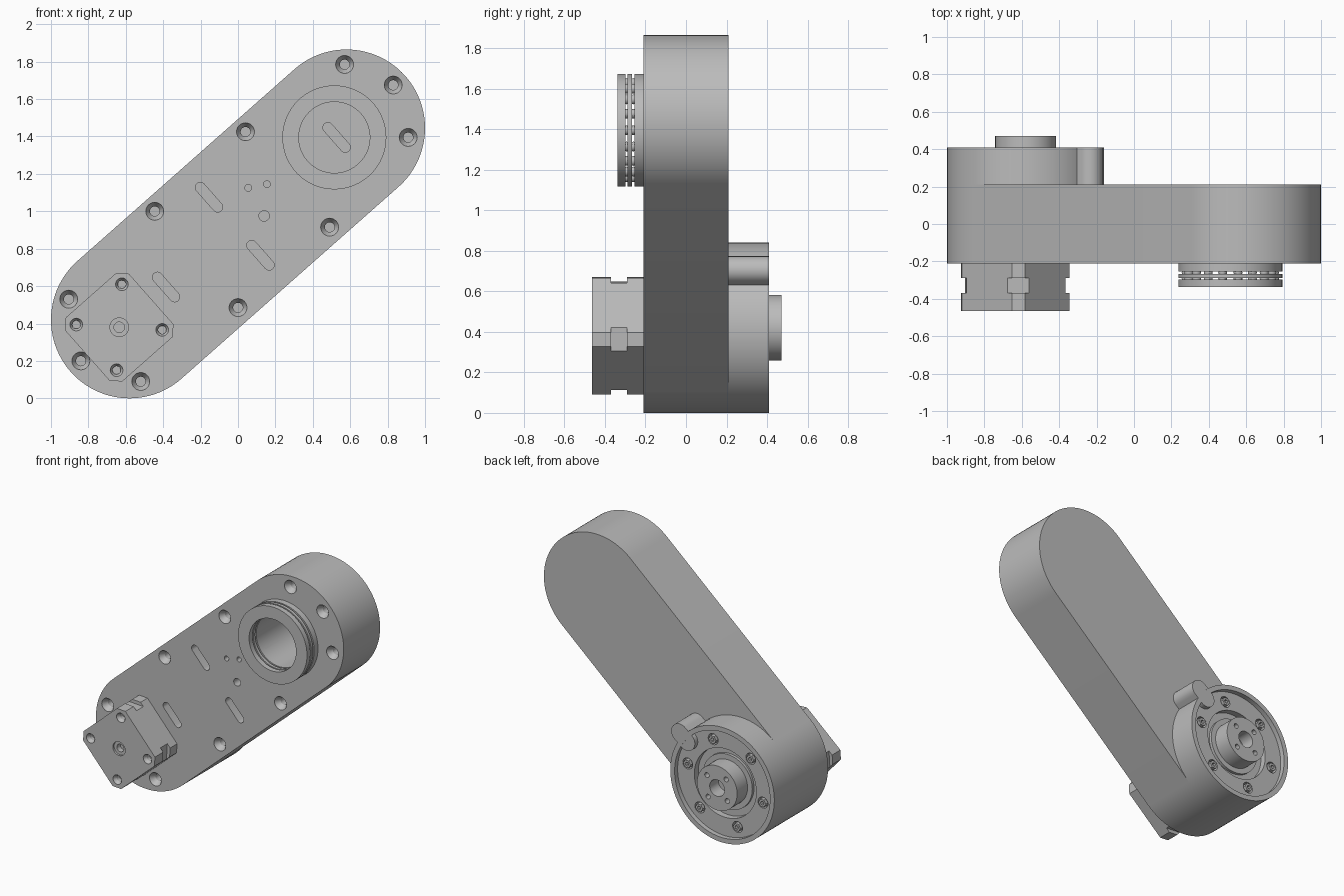
import bpy, bmesh
from math import sin, cos, pi, atan2
from mathutils import Vector, Matrix

cube = bpy.data.objects.get("Cube")
if cube:
    bpy.data.objects.remove(cube, do_unlink=True)

grey = bpy.data.materials.new("grey metal")
grey.use_nodes = True
grey.diffuse_color = (0.5, 0.5, 0.5, 1)
grey.node_tree.nodes["Principled BSDF"].inputs["Base Color"].default_value = (0.5, 0.5, 0.5, 1)

LOW, HIGH, R = (-0.58, 0.42), (0.58, 1.445), 0.42
TILT = atan2(HIGH[1] - LOW[1], HIGH[0] - LOW[0])
MOTOR, BEARING = (-0.635, 0.38), (0.515, 1.395)


def polar(center, r, angle):
    return center[0] + r * cos(angle), center[1] + r * sin(angle)


def make(name, bm):
    bmesh.ops.remove_doubles(bm, verts=bm.verts, dist=1e-5)
    bmesh.ops.recalc_face_normals(bm, faces=bm.faces)
    mesh = bpy.data.meshes.new(name)
    bm.to_mesh(mesh)
    bm.free()
    mesh.materials.append(grey)
    ob = bpy.data.objects.new(name, mesh)
    bpy.context.collection.objects.link(ob)
    return ob


def lathe(bm, center, profile, n=32, closed=False):
    """Turn a (radius, y) profile about an axis parallel to y."""
    vs = [bm.verts.new((center[0] + r, y, center[1])) for r, y in profile]
    pairs = list(zip(vs, vs[1:])) + ([(vs[-1], vs[0])] if closed else [])
    es = [bm.edges.new(p) for p in pairs]
    bmesh.ops.spin(bm, geom=vs + es, cent=(center[0], 0, center[1]), axis=(0, 1, 0),
                   angle=2 * pi, steps=n, use_duplicate=False)
    bmesh.ops.remove_doubles(bm, verts=bm.verts, dist=1e-5)


def rod(bm, center, r, y0, y1, n=32):
    lathe(bm, center, [(0, y0), (r, y0), (r, y1), (0, y1)], n)


def prism(bm, outline, y0, y1):
    face = bm.faces.new([bm.verts.new((x, y0, z)) for x, z in outline])
    ext = bmesh.ops.extrude_face_region(bm, geom=[face])["geom"]
    bmesh.ops.translate(bm, vec=(0, y1 - y0, 0),
                        verts=[g for g in ext if isinstance(g, bmesh.types.BMVert)])


def stadium(a, b, r, n):
    t = atan2(b[1] - a[1], b[0] - a[0])
    return ([polar(b, r, t - pi / 2 + pi * i / n) for i in range(n + 1)] +
            [polar(a, r, t + pi / 2 + pi * i / n) for i in range(n + 1)])


def slot(bm, center, y0, y1):
    ends = [polar(center, d, TILT + pi / 2) for d in (-0.07, 0.07)]
    prism(bm, stadium(*ends, 0.027, 8), y0, y1)


def carve(ob, cutter_bm):
    cutter = make("cutter", cutter_bm)
    cutter.hide_render = True
    mod = ob.modifiers.new("holes", "BOOLEAN")
    mod.operation, mod.solver, mod.object = "DIFFERENCE", "EXACT", cutter
    bpy.context.view_layer.update()
    mesh = bpy.data.meshes.new_from_object(ob.evaluated_get(bpy.context.evaluated_depsgraph_get()))
    ob.modifiers.clear()
    ob.data = mesh
    bpy.data.objects.remove(cutter, do_unlink=True)


# Arm housing
bm = bmesh.new()
prism(bm, stadium(LOW, HIGH, R, 48), -0.21, 0.21)
body = make("arm_housing", bm)

# Countersunk screw holes, small holes, slots and bearing bore in the front
cut = bmesh.new()
for p in [(0.57, 1.785), (0.83, 1.675), (0.91, 1.395), (0.49, 0.915), (0, 0.485),
          (-0.52, 0.09), (-0.84, 0.2), (-0.905, 0.53), (-0.445, 1.0), (0.04, 1.425)]:
    lathe(cut, p, [(0, -0.25), (0.048, -0.25), (0.048, -0.205), (0.026, -0.17),
                   (0.026, -0.12), (0, -0.12)], 24)
for x, z, r in [(0.055, 1.125, 0.018), (0.155, 1.145, 0.018), (0.14, 0.975, 0.028)]:
    rod(cut, (x, z), r, -0.25, -0.12, 20)
for p in [(-0.155, 1.075), (0.12, 0.765), (-0.385, 0.595)]:
    slot(cut, p, -0.25, -0.1)
rod(cut, BEARING, 0.19, -0.25, 0.1, 64)
carve(body, cut)
cut = bmesh.new()
slot(cut, (0.527, 1.395), 0.05, 0.17)
carve(body, cut)

# Rear gearbox hub with recessed floor
bm = bmesh.new()
lathe(bm, LOW, [(0, 0.21), (R, 0.21), (R, 0.41), (0.385, 0.41), (0.385, 0.375),
                (0.25, 0.375), (0.25, 0.33), (0.2, 0.33), (0.2, 0.35), (0, 0.35)], 96)
hub = make("gearbox_hub", bm)
cut, heads = bmesh.new(), bmesh.new()
for i in range(6):
    p = polar(LOW, 0.31, TILT - pi / 6 + i * pi / 3)
    rod(cut, p, 0.04, 0.34, 0.45, 24)
    lathe(heads, p, [(0, 0.35), (0.014, 0.35), (0.014, 0.385), (0.03, 0.385), (0.03, 0.335), (0, 0.335)], 6)
carve(hub, cut)
make("hub_screws", heads)

# Output boss with its bore and bolt circle
bm = bmesh.new()
rod(bm, LOW, 0.162, 0.34, 0.47, 64)
boss = make("output_boss", bm)
cut = bmesh.new()
rod(cut, LOW, 0.06, 0.37, 0.5)
for i in range(4):
    rod(cut, polar(LOW, 0.11, TILT + i * pi / 2), 0.018, 0.4, 0.5, 16)
carve(boss, cut)

# Rounded cable lug beside the hub
bm = bmesh.new()
prism(bm, stadium((-0.29, 0.66), (-0.235, 0.705), 0.068, 20), 0.205, 0.409)
make("cable_lug", bm)


# Motor: square section with cut corners, waisted in the middle
def cut_square(half, chamfer):
    pts = []
    for i in range(4):
        a = TILT + pi / 4 + i * pi / 2
        c = Vector(polar(MOTOR, half * 2 ** 0.5 - chamfer, a))
        side = Vector((-sin(a), cos(a))) * chamfer
        pts += [c - side, c + side]
    return pts


for name, y0, y1, chamfer in [("motor_front", -0.465, -0.37, 0.034),
                              ("motor_core", -0.37, -0.29, 0.058),
                              ("motor_rear", -0.29, -0.21, 0.034)]:
    bm = bmesh.new()
    prism(bm, cut_square(0.228, chamfer), y0, y1)
    part = make(name, bm)
    if name == "motor_front":
        cut = bmesh.new()
        for i in range(4):
            lathe(cut, polar(MOTOR, 0.23, TILT + pi / 4 + i * pi / 2),
                  [(0, -0.5), (0.034, -0.5), (0.034, -0.46), (0.022, -0.44), (0.022, -0.41), (0, -0.41)], 20)
        lathe(cut, MOTOR, [(0, -0.5), (0.05, -0.5), (0.05, -0.45), (0.028, -0.45),
                           (0.028, -0.41), (0, -0.41)], 32)
        carve(part, cut)

# Thrust bearing: three washers with two rows of balls
for name, y0, y1 in [("outer_washer", -0.337, -0.298), ("middle_washer", -0.288, -0.266),
                     ("inner_washer", -0.254, -0.209)]:
    bm = bmesh.new()
    lathe(bm, BEARING, [(0.19, y0), (0.278, y0), (0.278, y1), (0.19, y1)], 64, closed=True)
    make(name, bm)
bm = bmesh.new()
for y in (-0.293, -0.26):
    for i in range(18):
        x, z = polar(BEARING, 0.236, i * pi / 9)
        bmesh.ops.create_uvsphere(bm, u_segments=12, v_segments=8, radius=0.024,
                                  matrix=Matrix.Translation((x, y, z)))
make("bearing_balls", bm)

# Smooth the round walls, keep edges crisp
bpy.ops.object.select_all(action="DESELECT")
for ob in bpy.context.collection.objects:
    if ob.type == "MESH" and grey.name in ob.data.materials:
        ob.select_set(True)
        bpy.context.view_layer.objects.active = ob
bpy.ops.object.shade_smooth_by_angle(angle=pi / 6)
